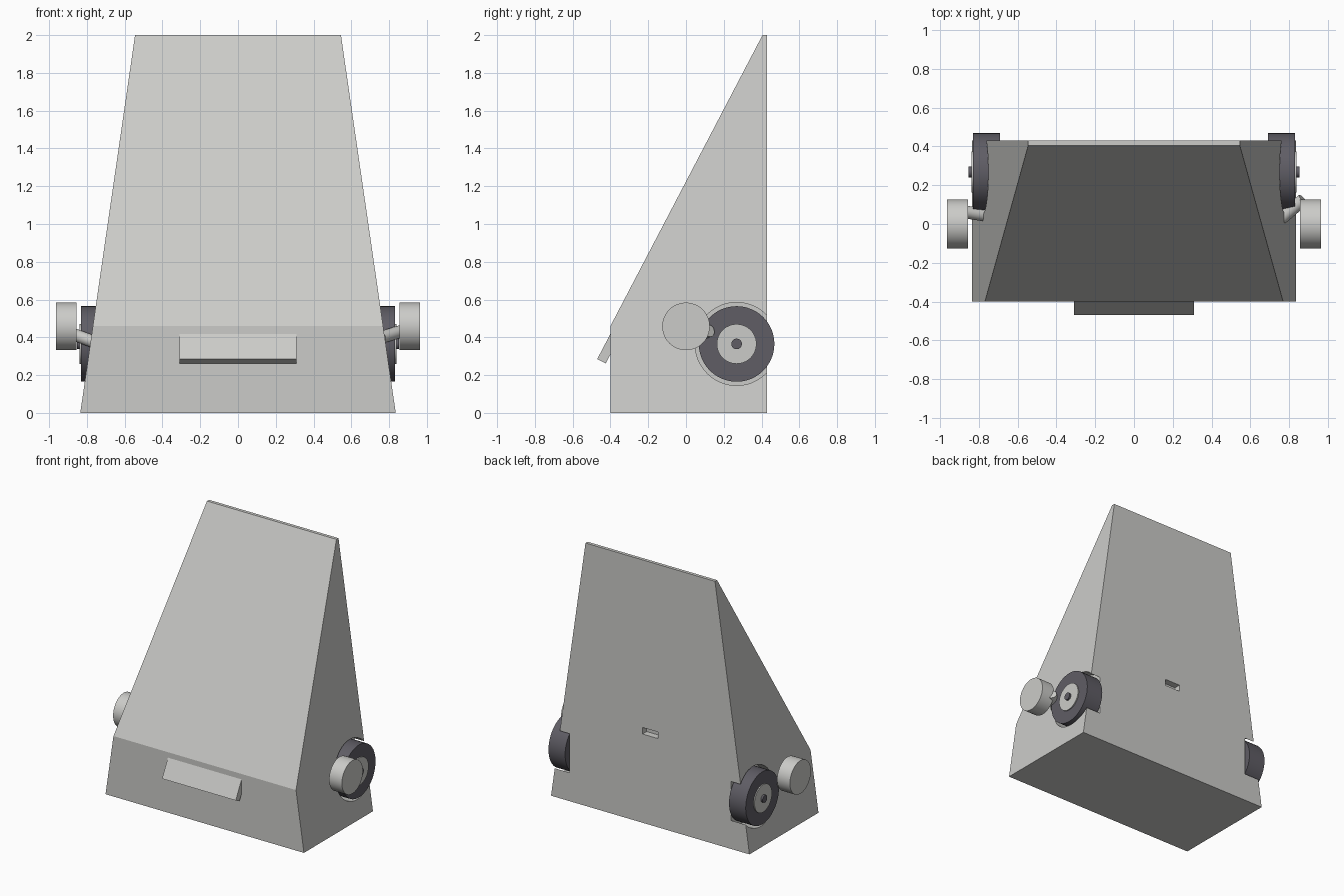
import bpy, bmesh, math
from mathutils import Vector

cube = bpy.data.objects.get("Cube")
if cube:
    bpy.data.objects.remove(cube)


def material(name, rgb):
    m = bpy.data.materials.new(name)
    m.use_nodes = True
    m.diffuse_color = (*rgb, 1)
    m.node_tree.nodes["Principled BSDF"].inputs["Base Color"].default_value = (*rgb, 1)
    return m


grey = material("light grey", (0.6, 0.6, 0.58))
rubber = material("dark rubber", (0.115, 0.11, 0.13))


def prism(name, profile, half_width, mat):
    """Extrude a (y, z) profile along x; half_width gives x at each height."""
    bm = bmesh.new()
    rings = [[bm.verts.new((s * half_width(z), y, z)) for y, z in profile] for s in (-1, 1)]
    for ring in rings:
        bm.faces.new(ring)
    for i in range(len(profile)):
        j = (i + 1) % len(profile)
        bm.faces.new((rings[0][i], rings[0][j], rings[1][j], rings[1][i]))
    bmesh.ops.recalc_face_normals(bm, faces=bm.faces)
    mesh = bpy.data.meshes.new(name)
    bm.to_mesh(mesh)
    bm.free()
    mesh.materials.append(mat)
    ob = bpy.data.objects.new(name, mesh)
    bpy.context.collection.objects.link(ob)
    return ob


def rod(name, start, end, radius, mat, sides=48):
    """Cylinder between two points."""
    a, b = Vector(start), Vector(end)
    bpy.ops.mesh.primitive_cylinder_add(vertices=sides, radius=radius, depth=(b - a).length,
                                        location=(a + b) / 2,
                                        rotation=(b - a).to_track_quat('Z', 'Y').to_euler())
    ob = bpy.context.object
    ob.name = name
    ob.data.materials.append(mat)
    bpy.ops.object.shade_smooth_by_angle(angle=math.radians(35))
    return ob


def cut(target, cutter):
    mod = target.modifiers.new(cutter.name, 'BOOLEAN')
    mod.operation = 'DIFFERENCE'
    mod.solver = 'EXACT'
    mod.object = cutter
    cutter.hide_render = True
    cutter.hide_viewport = True
    cutter.display_type = 'WIRE'


# Tapered body with a sloping front
body = prism("body", [(-0.40, 0), (0.43, 0), (0.43, 2), (0.405, 2), (-0.40, 0.46)],
             lambda z: 0.835 - 0.145 * z, grey)

# Tilted front lip
prism("front_lip", [(-0.47, 0.285), (-0.425, 0.262), (-0.35, 0.405), (-0.394, 0.43)],
      lambda z: 0.31, grey)

# Small recessed slot in the back
slot = prism("slot_cutter", [(0.38, 0.675), (0.5, 0.675), (0.5, 0.725), (0.38, 0.725)],
             lambda z: 0.065, grey)
cut(body, slot)

# Wheels, wells and side discs
WHEEL_Y, WHEEL_Z = 0.268, 0.365
for side, s in (("left", 1), ("right", -1)):
    def axial(part, x0, x1, radius, mat, y=WHEEL_Y, z=WHEEL_Z):
        return rod(f"{side}_{part}", (s * x0, y, z), (s * x1, y, z), radius, mat)

    cut(body, axial("well_cutter", 0.68, 1.0, 0.22, grey))
    axial("tyre", 0.69, 0.83, 0.2, rubber)
    axial("hub", 0.70, 0.838, 0.105, grey)
    axial("axle", 0.66, 0.852, 0.028, rubber)
    axial("disc", 0.855, 0.963, 0.126, grey, 0, 0.458)

# Short arms carrying the discs
rod("left_arm", (0.76, 0.03, 0.40), (0.872, 0.125, 0.435), 0.033, grey, 24)
rod("right_arm", (-0.76, 0.045, 0.375), (-0.87, 0.062, 0.415), 0.033, grey, 24)
